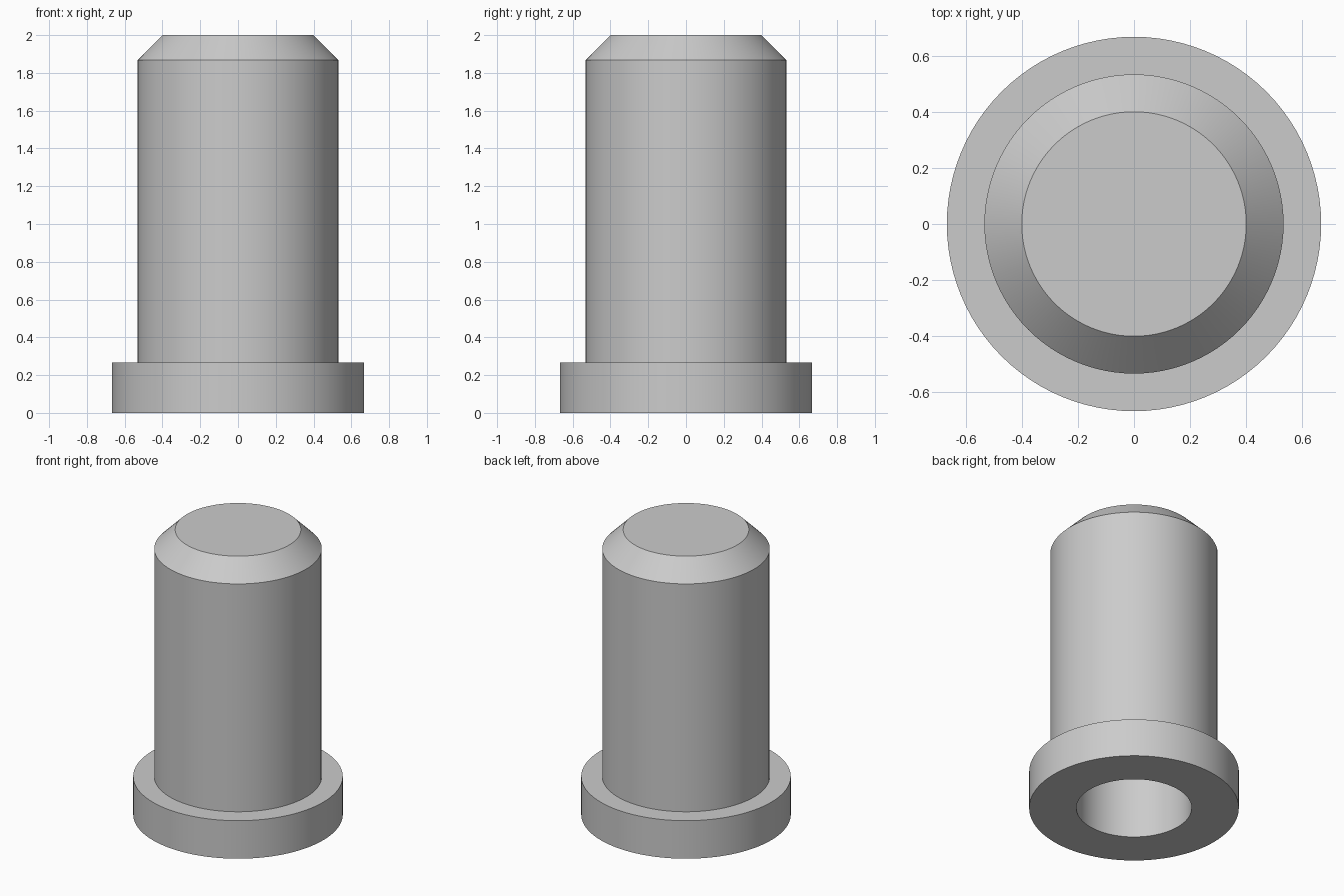
import bpy
import bmesh
import math

cube = bpy.data.objects.get("Cube")
if cube:
    bpy.data.objects.remove(cube, do_unlink=True)

# Single plain grey material
GREY = (0.6, 0.6, 0.6, 1.0)
grey = bpy.data.materials.new("plain grey")
grey.use_nodes = True
grey.diffuse_color = GREY
grey.node_tree.nodes["Principled BSDF"].inputs["Base Color"].default_value = GREY

# Dimensions
FLANGE_R, FLANGE_H = 0.667, 0.267
BODY_R, HEIGHT, CHAMFER = 0.533, 2.0, 0.133
BORE_R, BORE_DEPTH = 0.367, 1.6


def lathe(name, profile, material, steps=96):
    """Revolve an (r, z) profile around the z axis."""
    bm = bmesh.new()
    verts = [bm.verts.new((r, 0, z)) for r, z in profile]
    edges = [bm.edges.new(pair) for pair in zip(verts, verts[1:])]
    bmesh.ops.spin(bm, geom=verts + edges, cent=(0, 0, 0), axis=(0, 0, 1),
                   angle=math.tau, steps=steps, use_merge=False)
    bmesh.ops.remove_doubles(bm, verts=bm.verts, dist=1e-4)
    bmesh.ops.recalc_face_normals(bm, faces=bm.faces)
    mesh = bpy.data.meshes.new(name)
    bm.to_mesh(mesh)
    bm.free()
    mesh.materials.append(material)
    obj = bpy.data.objects.new(name, mesh)
    bpy.context.collection.objects.link(obj)
    bpy.ops.object.select_all(action='DESELECT')
    obj.select_set(True)
    bpy.context.view_layer.objects.active = obj
    bpy.ops.object.shade_smooth_by_angle(angle=math.radians(30))
    return obj


# Flanged sleeve: blind bore, base flange, body and chamfered closed top
lathe("flanged_sleeve", [
    (0, BORE_DEPTH), (BORE_R, BORE_DEPTH), (BORE_R, 0),
    (FLANGE_R, 0), (FLANGE_R, FLANGE_H), (BODY_R, FLANGE_H),
    (BODY_R, HEIGHT - CHAMFER), (BODY_R - CHAMFER, HEIGHT), (0, HEIGHT),
], grey)
